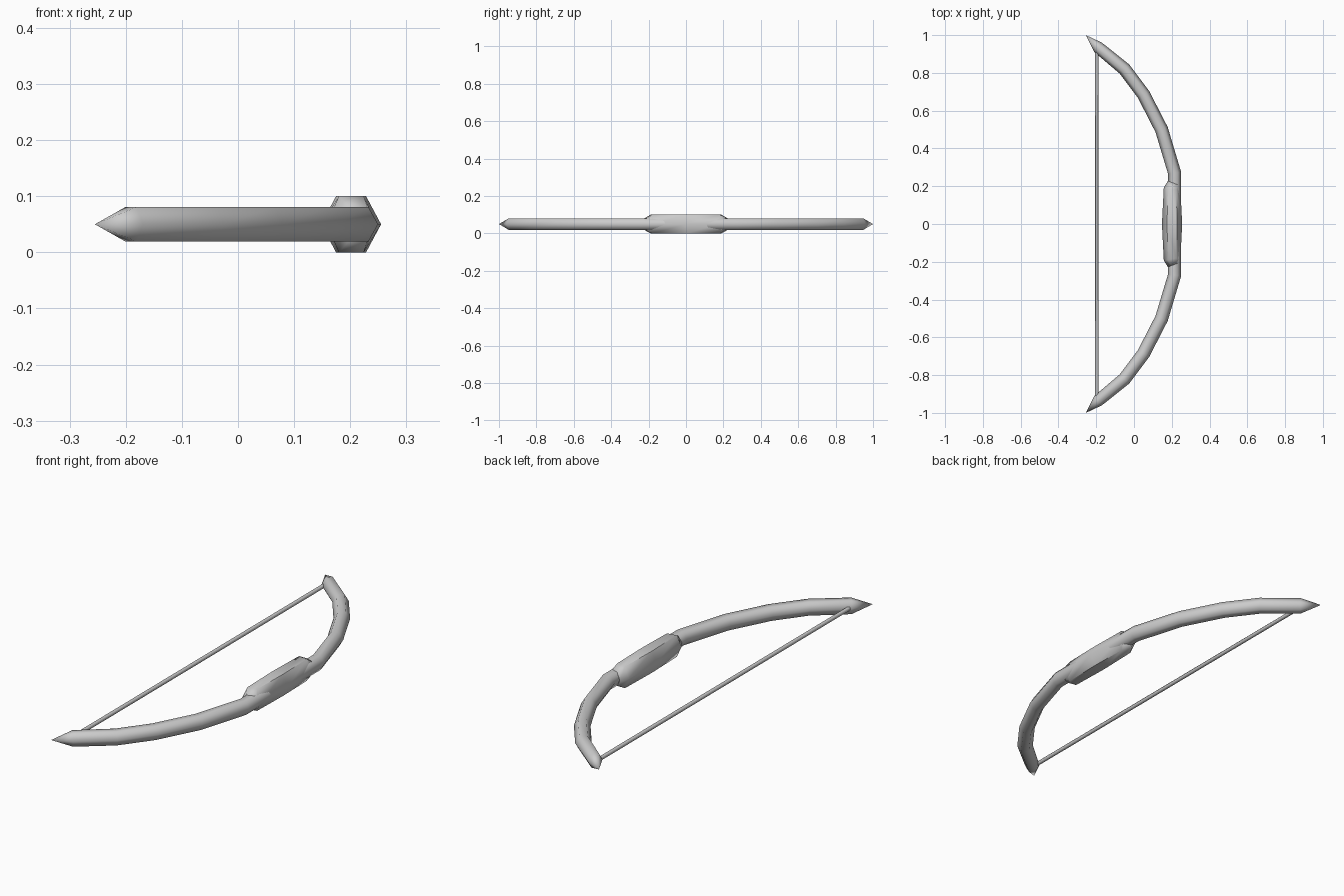
import bpy, bmesh, math
from mathutils import Vector

if "Cube" in bpy.data.objects:
    bpy.data.objects.remove(bpy.data.objects["Cube"])

MID_Z = 0.05
SIDES = 6


def sweep(name, rings, start_tip=None, end_tip=None):
    """Hexagonal tube in the z = MID_Z plane; rings are (x, y, side radius, half height)."""
    bm = bmesh.new()
    pts = [Vector((r[0], r[1], MID_Z)) for r in rings]
    loops = []
    for i, (x, y, rs, h) in enumerate(rings):
        dirs = []
        if i > 0:
            dirs.append((pts[i] - pts[i - 1]).normalized())
        if i < len(pts) - 1:
            dirs.append((pts[i + 1] - pts[i]).normalized())
        t = sum(dirs, Vector()).normalized()
        side = Vector((t.y, -t.x, 0))
        loop = []
        for k in range(SIDES):
            a = math.tau * k / SIDES
            up = h * math.sin(a) / math.sin(math.pi / 3)
            loop.append(bm.verts.new(pts[i] + side * rs * math.cos(a) + Vector((0, 0, up))))
        loops.append(loop)
    for a, b in zip(loops, loops[1:]):
        for k in range(SIDES):
            n = (k + 1) % SIDES
            bm.faces.new((a[k], a[n], b[n], b[k]))
    # Close each end with a flat cap or a pointed tip
    for loop, tip in ((loops[0], start_tip), (loops[-1], end_tip)):
        if tip is None:
            bm.faces.new(loop)
        else:
            v = bm.verts.new((tip[0], tip[1], MID_Z))
            for k in range(SIDES):
                bm.faces.new((loop[k], loop[(k + 1) % SIDES], v))
    bmesh.ops.recalc_face_normals(bm, faces=bm.faces)
    mesh = bpy.data.meshes.new(name)
    bm.to_mesh(mesh)
    bm.free()
    obj = bpy.data.objects.new(name, mesh)
    bpy.context.collection.objects.link(obj)
    bpy.ops.object.select_all(action='DESELECT')
    obj.select_set(True)
    bpy.context.view_layer.objects.active = obj
    bpy.ops.object.shade_smooth_by_angle(angle=math.radians(62))
    return obj


def mirrored(half):
    """Mirror rings listed from the middle outwards across y = 0."""
    return [(x, -y, a, b) for x, y, a, b in reversed(half) if y > 0] + half


# Curved bow stave with pointed ends
R, H = 0.035, 0.031
stave = [(x, y, R, H) for x, y in
         [(0.215, 0.27), (0.146, 0.5), (0.051, 0.685), (-0.05, 0.82)]]
stave.append((-0.19, 0.935, 0.032, H))
sweep("bow_stave", mirrored(stave), (-0.255, -1.0), (-0.255, 1.0))

# Thick hand grip, bulging slightly towards the string
grip = [(0.2015, 0, 0.0535, 0.05),
        (0.202, 0.185, 0.045, 0.05),
        (0.213, 0.215, 0.036, 0.032)]
sweep("grip", mirrored(grip))

# Straight bowstring
sweep("bowstring", mirrored([(-0.197, 0.925, 0.009, 0.008)]))
